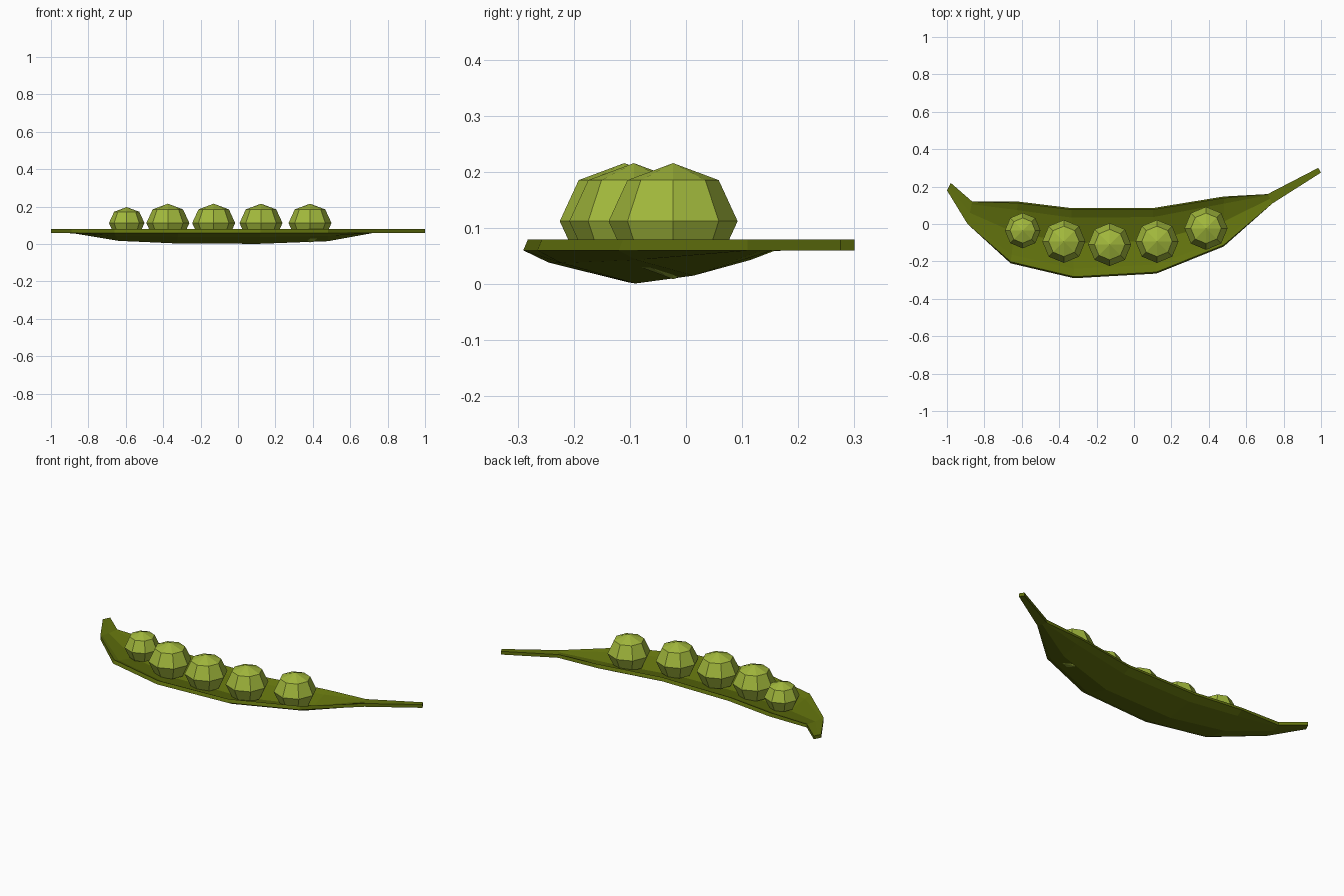
import bpy, bmesh, math
from mathutils import Vector

if "Cube" in bpy.data.objects:
    bpy.data.objects.remove(bpy.data.objects["Cube"])


def material(name, rgb):
    m = bpy.data.materials.new(name)
    m.diffuse_color = (*rgb, 1)
    m.use_nodes = True
    m.node_tree.nodes["Principled BSDF"].inputs["Base Color"].default_value = m.diffuse_color
    return m


pod_green = material("pod green", (0.12, 0.165, 0.004))
pea_green = material("pea green", (0.36, 0.48, 0.045))


def finish(bm, name, mat):
    bmesh.ops.recalc_face_normals(bm, faces=bm.faces)
    me = bpy.data.meshes.new(name)
    bm.to_mesh(me)
    bm.free()
    me.materials.append(mat)
    ob = bpy.data.objects.new(name, me)
    bpy.context.collection.objects.link(ob)
    return ob


# Pod shell: stations of (front edge x, y, back edge x, y, depth)
stations = [
    (-1.00, 0.18, -0.98, 0.22, 0.0),
    (-0.89, 0.00, -0.865, 0.12, 0.003),
    (-0.66, -0.21, -0.62, 0.12, 0.043),
    (-0.32, -0.29, -0.335, 0.085, 0.057),
    (0.12, -0.265, 0.10, 0.085, 0.059),
    (0.48, -0.12, 0.48, 0.147, 0.045),
    (0.74, 0.11, 0.715, 0.16, 0.0),
    (1.00, 0.275, 0.985, 0.30, 0.0),
]
profile = [(0, 0), (0.12, 0.38), (0.5, 1), (0.88, 0.38), (1, 0)]
bm = bmesh.new()
rings = []
for fx, fy, bx, by, depth in stations:
    f, b = Vector((fx, fy, 0.06)), Vector((bx, by, 0.06))
    low = [f.lerp(b, t) - Vector((0, 0, depth * d)) for t, d in profile]
    inset = (0.008 if depth > 0.01 else 0) / (b - f).length
    high = [f.lerp(b, inset + t * (1 - 2 * inset)) + Vector((0, 0, 0.019 - depth * d))
            for t, d in profile]
    rings.append([bm.verts.new(p) for p in low + high[::-1]])
for r, s in zip(rings, rings[1:]):
    for i in range(10):
        j = (i + 1) % 10
        bm.faces.new((r[i], r[j], s[j], s[i]))
# tip caps
for r in (rings[0], rings[-1]):
    for i in range(4):
        bm.faces.new((r[i], r[i + 1], r[8 - i], r[9 - i]))
finish(bm, "pod_shell", pod_green)

# Peas: low-poly, slightly squashed balls
peas = [(-0.595, -0.035, 0.095), (-0.375, -0.093, 0.115), (-0.13, -0.11, 0.115),
        (0.123, -0.093, 0.115), (0.385, -0.023, 0.115)]
for n, (x, y, r) in enumerate(peas, 1):
    bm = bmesh.new()
    bmesh.ops.create_uvsphere(bm, u_segments=8, v_segments=4, radius=r)
    for v in bm.verts:
        v.co = Vector((v.co.x + x, v.co.y + y, v.co.z * 0.9 + 0.112))
    finish(bm, f"pea_{n}", pea_green)
